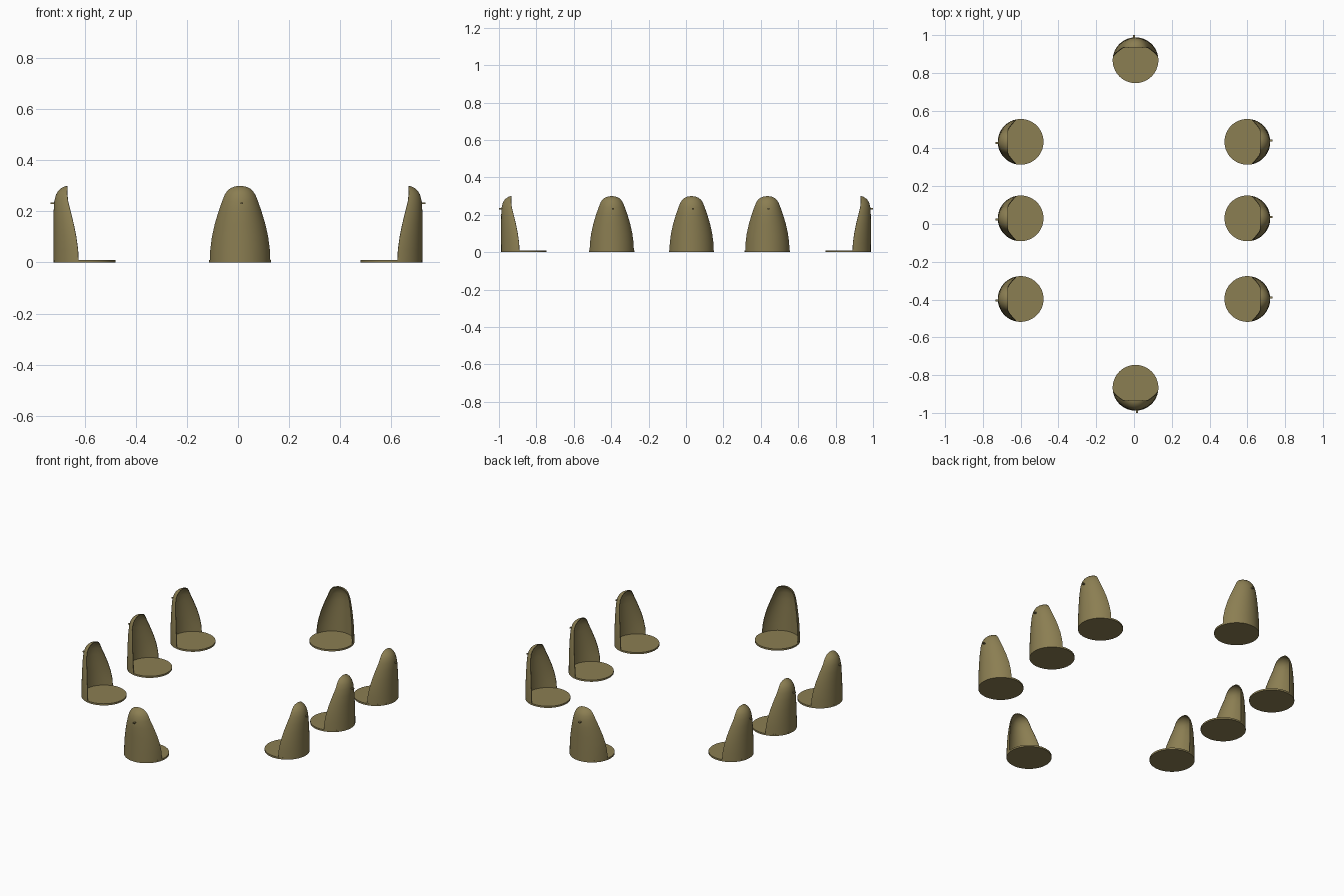
import bpy, bmesh, math

if "Cube" in bpy.data.objects:
    bpy.data.objects.remove(bpy.data.objects["Cube"])

R = 0.121
mat = bpy.data.materials.new("olive")
mat.diffuse_color = (0.26, 0.21, 0.085, 1)
mat.use_nodes = True
mat.node_tree.nodes["Principled BSDF"].inputs["Base Color"].default_value = mat.diffuse_color

# Shell rows: height, half width, back depth, front edge depth
ROWS = [(0, .1186, .121, .024), (.05, .1165, .121, .026), (.10, .110, .121, .033),
        (.15, .099, .121, .043), (.20, .084, .121, .055), (.24, .070, .1185, .065),
        (.265, .060, .112, .068), (.28, .050, .103, .068), (.29, .038, .092, .067),
        (.297, .022, .080, .067), (.30, 0, .067, .067)]
SEG = 32


def finish(name, bm):
    me = bpy.data.meshes.new(name)
    bm.to_mesh(me)
    bm.free()
    me.materials.append(mat)
    ob = bpy.data.objects.new(name, me)
    bpy.context.collection.objects.link(ob)
    return ob


def activate(ob):
    bpy.ops.object.select_all(action='DESELECT')
    ob.select_set(True)
    bpy.context.view_layer.objects.active = ob


# Curved hooded back: circular arcs that narrow towards the top
bm = bmesh.new()
grid = []
for z, w, b, u in ROWS:
    d = b - u
    r = (w * w + d * d) / (2 * d) if d > 0 else 0
    c = b - r
    a = math.atan2(w, u - c) if d > 0 else 0
    grid.append([bm.verts.new((r * math.sin(t), -(c + r * math.cos(t)), z))
                 for t in (a * (2 * i / SEG - 1) for i in range(SEG + 1))])
for lo, hi in zip(grid, grid[1:]):
    for i in range(SEG):
        bm.faces.new((lo[i + 1], lo[i], hi[i], hi[i + 1]))
bmesh.ops.remove_doubles(bm, verts=bm.verts, dist=1e-5)
bmesh.ops.recalc_face_normals(bm, faces=bm.faces)
bm.faces.ensure_lookup_table()
bm.normal_update()
if bm.faces[SEG // 2].normal.y > 0:
    bmesh.ops.reverse_faces(bm, faces=bm.faces)
shell = finish("curved_back", bm)
activate(shell)
m = shell.modifiers.new("thickness", 'SOLIDIFY')
m.thickness = 0.004
m.offset = -1
bpy.ops.object.modifier_apply(modifier=m.name)
bpy.ops.object.shade_smooth_by_angle(angle=math.radians(40))

# Thin round base
bm = bmesh.new()
bmesh.ops.create_cone(bm, cap_ends=True, segments=64, radius1=R, radius2=R, depth=.01)
bmesh.ops.translate(bm, verts=bm.verts, vec=(0, 0, .005))
base = finish("round_base", bm)
activate(base)
bpy.ops.object.shade_smooth_by_angle(angle=math.radians(40))

# Tiny peg behind the hood
bm = bmesh.new()
bmesh.ops.create_cube(bm, size=1)
bmesh.ops.scale(bm, verts=bm.verts, vec=(.01, .016, .006))
bmesh.ops.translate(bm, verts=bm.verts, vec=(.007, -.125, .232))
peg = finish("back_peg", bm)

# Eight places around the oval: x, y, turn
places = [(.008, -.867, 0), (.008, .867, 180)]
for y in (-.397, .03, .435):
    places += [(.6, y, 90), (-.6, y, -90)]
for part in (shell, base, peg):
    for n, (x, y, turn) in enumerate(places):
        ob = part
        if n:
            ob = part.copy()
            bpy.context.collection.objects.link(ob)
        ob.location = (x, y, 0)
        ob.rotation_euler = (0, 0, math.radians(turn))
